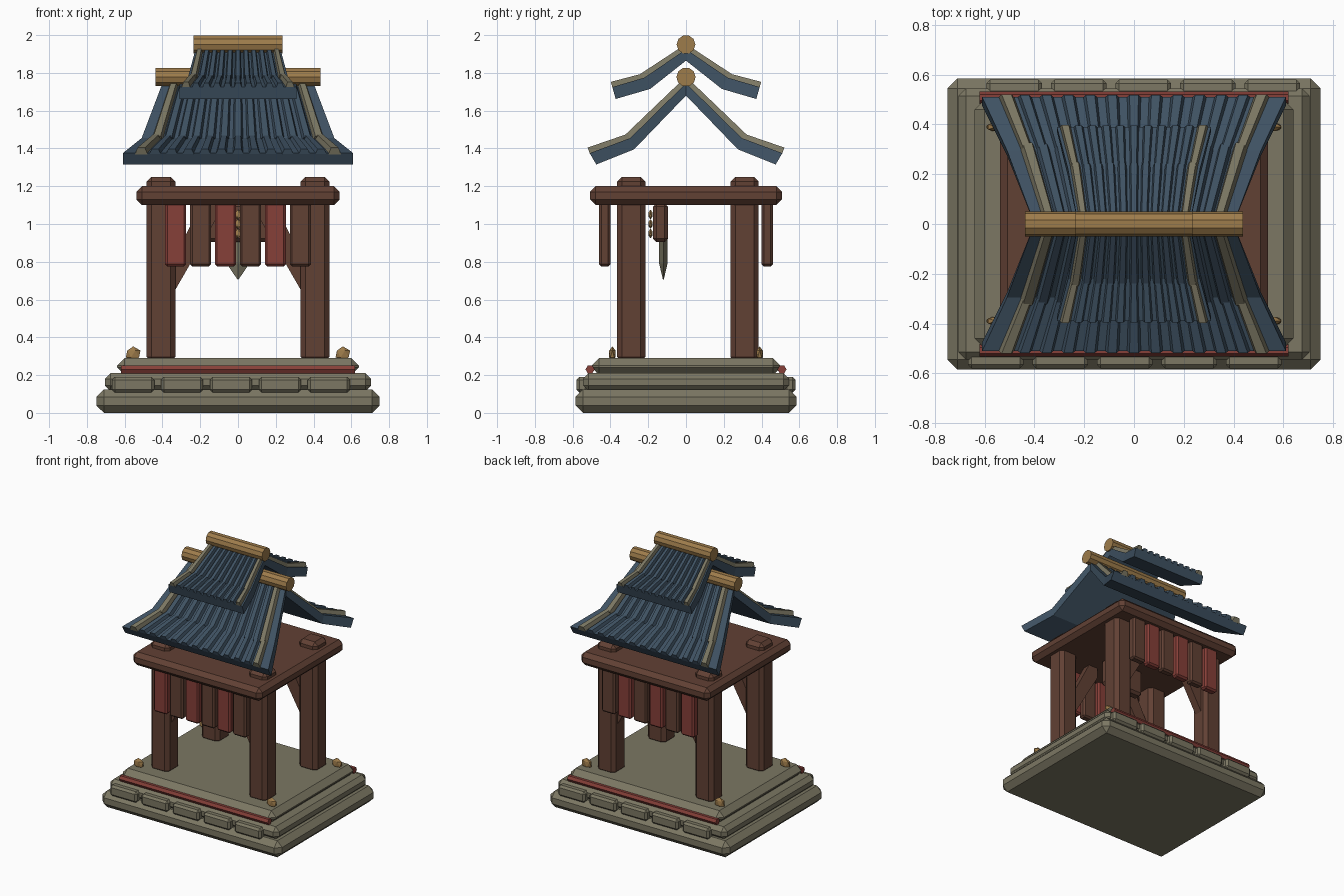
import bpy, bmesh
from math import pi
from mathutils import Vector, Matrix

cube = bpy.data.objects.get("Cube")
if cube:
    bpy.data.objects.remove(cube, do_unlink=True)


def material(name, color):
    m = bpy.data.materials.new(name)
    m.diffuse_color = (*color, 1)
    m.use_nodes = True
    m.node_tree.nodes["Principled BSDF"].inputs["Base Color"].default_value = (*color, 1)
    return m


STONE = material("stone", (0.20, 0.185, 0.125))
WOOD = material("dark wood", (0.12, 0.052, 0.034))
RED = material("red paint", (0.24, 0.05, 0.04))
GOLD = material("golden wood", (0.34, 0.20, 0.07))
BLUE = material("blue tile", (0.05, 0.085, 0.125))


def add(name, bm, mat, bevel=0):
    bmesh.ops.recalc_face_normals(bm, faces=bm.faces)
    mesh = bpy.data.meshes.new(name)
    bm.to_mesh(mesh)
    bm.free()
    mesh.materials.append(mat)
    ob = bpy.data.objects.new(name, mesh)
    bpy.context.collection.objects.link(ob)
    if bevel:
        mod = ob.modifiers.new("Chamfer", "BEVEL")
        mod.width, mod.segments = bevel, 1
    return ob


def box(name, lo, hi, mat, bevel=0):
    lo, hi = Vector(lo), Vector(hi)
    bm = bmesh.new()
    place = Matrix.Translation((lo + hi) / 2) @ Matrix.Diagonal((*(hi - lo), 1))
    bmesh.ops.create_cube(bm, size=1, matrix=place)
    return add(name, bm, mat, bevel)


def rod(name, half, y, z, radius, sides, mat):
    bm = bmesh.new()
    bmesh.ops.create_cone(bm, cap_ends=True, segments=sides, radius1=radius, radius2=radius,
                          depth=2 * half,
                          matrix=Matrix.Translation((0, y, z)) @ Matrix.Rotation(pi / 2, 4, "Y"))
    return add(name, bm, mat)


def prism(name, profile, y0, y1, mat):
    """Extrude an (x, z) outline from y0 to y1."""
    bm = bmesh.new()
    face = bm.faces.new([bm.verts.new((x, y0, z)) for x, z in profile])
    out = bmesh.ops.extrude_face_region(bm, geom=[face])["geom"]
    bmesh.ops.translate(bm, vec=(0, y1 - y0, 0),
                        verts=[v for v in out if isinstance(v, bmesh.types.BMVert)])
    return add(name, bm, mat)


def loft(bm, rings):
    """Skin a row of equal closed rings and cap both ends."""
    rows = [[bm.verts.new(p) for p in ring] for ring in rings]
    n = len(rows[0])
    for a, b in zip(rows, rows[1:]):
        for i in range(n):
            bm.faces.new((a[i], a[(i + 1) % n], b[(i + 1) % n], b[i]))
    bm.faces.new(rows[0])
    bm.faces.new(rows[-1])


# Stepped stone base
box("base_lower", (-0.75, -0.585, 0), (0.75, 0.585, 0.125), STONE, 0.04)
box("base_middle", (-0.705, -0.545, 0.115), (0.705, 0.545, 0.21), STONE, 0.03)
box("base_upper", (-0.64, -0.50, 0.20), (0.64, 0.50, 0.29), STONE, 0.04)

# Facing stones, red rails and corner knobs
for side, s in (("front", -1), ("back", 1)):
    for i in range(5):
        x = -s * (-0.555 + 0.259 * i)
        box(f"{side}_facing_stone", (x - 0.112, min(s * 0.52, s * 0.58), 0.108),
            (x + 0.112, max(s * 0.52, s * 0.58), 0.19), STONE, 0.015)
    rod(f"{side}_rail", 0.62, s * 0.508, 0.23, 0.024, 6, RED)
    for x in (-0.555, 0.555):
        bm = bmesh.new()
        bmesh.ops.create_icosphere(bm, subdivisions=1, radius=1,
                                   matrix=Matrix.Translation((x, s * 0.39, 0.312))
                                   @ Matrix.Diagonal((0.043, 0.02, 0.04, 1)))
        add(f"{side}_knob", bm, GOLD)

# Posts with diagonal braces
for sx in (-1, 1):
    for y in (-0.29, 0.31):
        x = sx * 0.408
        box("post", (x - 0.076, y - 0.075, 0.27), (x + 0.076, y + 0.075, 1.25), WOOD, 0.026)
        prism("brace", [(sx * 0.35, 0.62), (sx * 0.12, 1.02), (sx * 0.12, 1.11),
                        (sx * 0.19, 1.11), (sx * 0.35, 0.80)], y - 0.03, y + 0.03, WOOD)

# Ceiling slab
box("ceiling_slab", (-0.538, -0.508, 1.10), (0.538, 0.508, 1.20), WOOD, 0.03)

# Hanging planks, alternating in colour
for side, y in (("front", -0.43), ("back", 0.43)):
    for i in range(6):
        x = (i - 2.5) * 0.132
        box(f"{side}_hanging_plank", (x - 0.056, y - 0.03, 0.775), (x + 0.056, y + 0.03, 1.12),
            WOOD if i % 2 else RED, 0.012)

# Hanging block with a pointed blade and small charms
box("hanging_block", (-0.16, -0.175, 0.905), (0.16, -0.095, 1.11), WOOD, 0.018)
bm = bmesh.new()
loft(bm, [[(sx * w, -0.12 + sy * d, z) for sx, sy in ((-1, 0), (0, -1), (1, 0), (0, 1))]
          for z, w, d in ((0.92, 0.06, 0.022), (0.79, 0.06, 0.022), (0.705, 0.002, 0.002))])
add("hanging_blade", bm, STONE)
for z in (0.95, 1.0, 1.05):
    bm = bmesh.new()
    bmesh.ops.create_icosphere(bm, subdivisions=1, radius=1,
                               matrix=Matrix.Translation((0, -0.188, z))
                               @ Matrix.Diagonal((0.02, 0.012, 0.026, 1)))
    add("charm", bm, GOLD)


def roof(name, top, under, widths, ribs, reach, edge, rib_w, rib_h):
    """Bent roof: slab, tile ribs and edge ribs; points run ridge, knee, eave."""
    # Slab across both slopes
    bm = bmesh.new()
    rings = [[(-w, s * a[0], a[1]), (w, s * a[0], a[1]), (w, s * b[0], b[1]), (-w, s * b[0], b[1])]
             for s, order in ((-1, (2, 1, 0)), (1, (1, 2)))
             for a, b, w in ((top[i], under[i], widths[i]) for i in order)]
    loft(bm, rings)
    add(f"{name}_slab", bm, BLUE)

    def rib(bm, f, s, w, h):
        # Each course swells at its lower end, so the knee shows a step
        for i in (0, 1):
            (y0, z0), (y1, z1) = top[i], top[i + 1]
            d = Vector((0, s * (y1 - y0), z1 - z0)).normalized()
            n = Vector((0, -d.z * s, d.y * s))
            ends = []
            for j, k in ((i, 0.9), (i + 1, 1.1)):
                c = Vector((f * widths[j], s * top[j][0], top[j][1]))
                if i == 0 and j == 1:
                    c += d * 0.015
                r = w * k * (0.7 + 0.3 * widths[j] / widths[2])
                ends.append([c + Vector((u * r, 0, 0)) + n * v * h * k
                             for u, v in ((-1, -0.2), (-0.6, 1), (0.6, 1), (1, -0.2))])
            loft(bm, ends)

    tiles, edges = bmesh.new(), bmesh.new()
    for s in (-1, 1):
        for i in range(ribs):
            rib(tiles, reach * (2 * i / (ribs - 1) - 1), s, rib_w, rib_h)
        for f in (-edge, edge):
            rib(edges, f, s, rib_w * 1.1, rib_h * 1.3)
    add(f"{name}_tile_ribs", tiles, BLUE)
    add(f"{name}_edge_ribs", edges, STONE)


# Two stacked roofs with ridge beams
roof("lower_roof", ((0, 1.745), (0.295, 1.455), (0.51, 1.375)),
     ((0, 1.68), (0.275, 1.395), (0.475, 1.315)), (0.40, 0.51, 0.61), 11, 0.72, 0.84, 0.027, 0.022)
roof("upper_roof", ((0, 1.925), (0.22, 1.775), (0.39, 1.725)),
     ((0, 1.865), (0.19, 1.715), (0.372, 1.662)), (0.225, 0.265, 0.31), 9, 0.72, 0.89, 0.019, 0.02)
rod("lower_ridge_beam", 0.437, 0, 1.778, 0.051, 10, GOLD)
rod("upper_ridge_beam", 0.235, 0, 1.95, 0.05, 10, GOLD)
